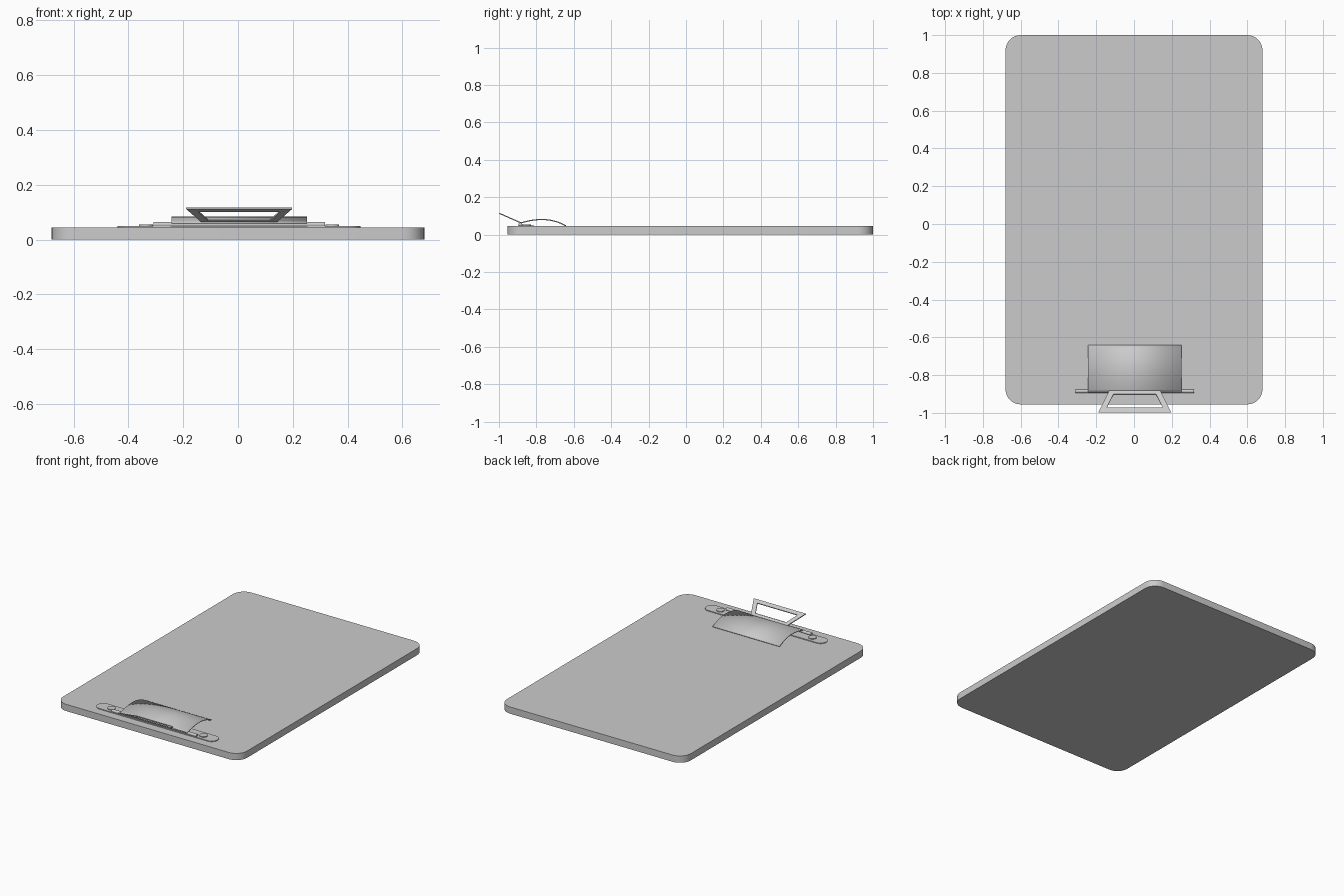
import bpy, bmesh
from math import sin, cos, pi, radians

if "Cube" in bpy.data.objects:
    bpy.data.objects.remove(bpy.data.objects["Cube"])

CX = 0.004  # clip centre line


def make(name, verts, faces, thickness=None, smooth=True):
    mesh = bpy.data.meshes.new(name)
    mesh.from_pydata(verts, [], faces)
    bm = bmesh.new()
    bm.from_mesh(mesh)
    bmesh.ops.recalc_face_normals(bm, faces=bm.faces)
    bm.to_mesh(mesh)
    bm.free()
    obj = bpy.data.objects.new(name, mesh)
    bpy.context.collection.objects.link(obj)
    if thickness:
        mod = obj.modifiers.new("sheet", 'SOLIDIFY')
        mod.thickness = thickness
        mod.offset = 0
    if smooth:
        bpy.ops.object.select_all(action='DESELECT')
        bpy.context.view_layer.objects.active = obj
        obj.select_set(True)
        bpy.ops.object.shade_smooth_by_angle(angle=radians(35))
    return obj


def rounded_slab(name, x0, x1, y0, y1, z0, z1, r, seg=8):
    pts = []
    corners = [(x1 - r, y1 - r), (x0 + r, y1 - r), (x0 + r, y0 + r), (x1 - r, y0 + r)]
    for k, (cx, cy) in enumerate(corners):
        for i in range(seg + 1):
            a = (k + i / seg) * pi / 2
            pts.append((cx + r * cos(a), cy + r * sin(a)))
    n = len(pts)
    verts = [(x, y, z) for z in (z0, z1) for x, y in pts]
    faces = [tuple(range(n)), tuple(range(n, 2 * n))]
    faces += [(i, (i + 1) % n, n + (i + 1) % n, n + i) for i in range(n)]
    return make(name, verts, faces)


# Board
rounded_slab("board", -0.68, 0.68, -0.955, 1.0, 0, 0.045, 0.08)

# Clip mounting plate with rounded ends
rounded_slab("mounting_plate", CX - 0.443, CX + 0.443, -0.897, -0.812,
             0.044, 0.050, 0.0424)

# Rivets
for side, s in (("left", -1), ("right", 1)):
    bpy.ops.mesh.primitive_cylinder_add(vertices=24, radius=0.025, depth=0.01,
                                        location=(CX + s * 0.34, -0.855, 0.05))
    bpy.context.object.name = side + "_rivet"
    bpy.ops.object.shade_smooth_by_angle(angle=radians(35))

# Hinge rod with its end knuckles
for name, x0, x1, r in (("hinge_rod", -0.31, 0.31, 0.008),
                        ("left_knuckle", -0.313, -0.25, 0.010),
                        ("right_knuckle", 0.25, 0.313, 0.010)):
    bpy.ops.mesh.primitive_cylinder_add(vertices=16, radius=r, depth=x1 - x0,
                                        location=(CX + (x0 + x1) / 2, -0.885, 0.055),
                                        rotation=(0, pi / 2, 0))
    bpy.context.object.name = name
    bpy.ops.object.shade_smooth_by_angle(angle=radians(35))

# Arched clamp: smooth profile in the side plane, swept across x
p = [(-0.893, 0.060), (-0.80, 0.089), (-0.72, 0.091), (-0.641, 0.047)]
prof = []
for i in range(17):
    t = i / 16
    w = ((1 - t) ** 3, 3 * t * (1 - t) ** 2, 3 * t * t * (1 - t), t ** 3)
    prof.append([sum(w[k] * p[k][j] for k in range(4)) for j in (0, 1)])
verts = [(CX + x, y, z) for x in (-0.247, 0.247) for y, z in prof]
faces = [(i, i + 1, 18 + i, 17 + i) for i in range(16)]
make("clamp_arch", verts, faces, 0.006)

# Lever: tilted trapezoid frame
def on_slope(x, y):
    return (CX + x, y, 0.062 + (-0.880 - y) * 0.052 / 0.118)

outer = [(-0.133, -0.880), (0.133, -0.880), (0.193, -0.998), (-0.193, -0.998)]
inner = [(-0.113, -0.902), (0.113, -0.902), (0.149, -0.973), (-0.149, -0.973)]
verts = [on_slope(x, y) for x, y in outer + inner]
faces = [(i, (i + 1) % 4, 4 + (i + 1) % 4, 4 + i) for i in range(4)]
make("lever_frame", verts, faces, 0.006, smooth=False)
